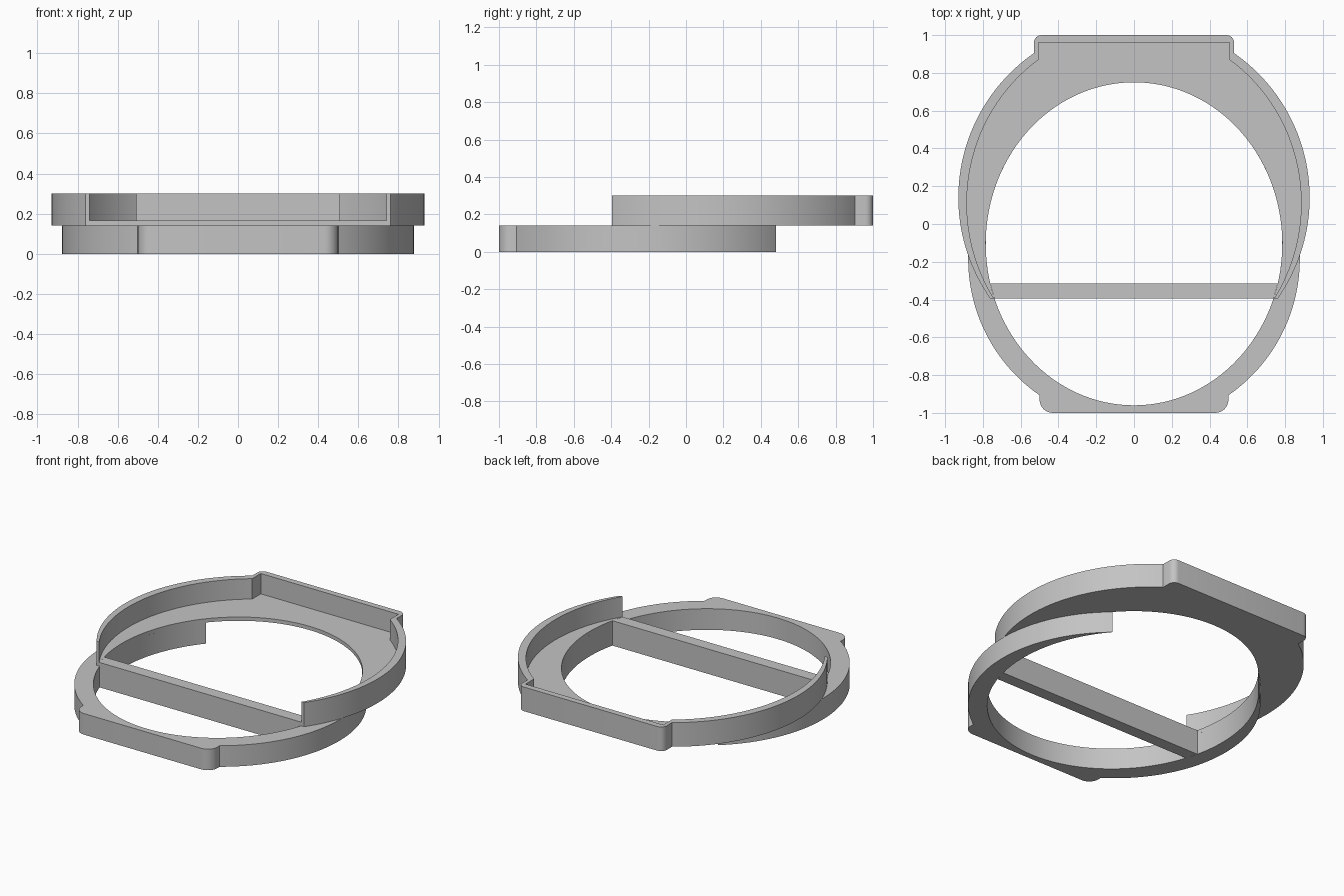
import bpy, bmesh
from math import sin, cos, asin, acos, pi

cube = bpy.data.objects.get("Cube")
if cube:
    bpy.data.objects.remove(cube, do_unlink=True)

grey = bpy.data.materials.new("plain_grey")
grey.use_nodes = True
colour = (0.55, 0.55, 0.55, 1)
grey.diffuse_color = colour
grey.node_tree.nodes["Principled BSDF"].inputs["Base Color"].default_value = colour


def arc(cx, cy, rx, ry, start, end, steps):
    """Points on an ellipse, from one angle to another."""
    angles = [start + (end - start) * i / steps for i in range(steps + 1)]
    return [(cx + rx * cos(a), cy + ry * sin(a)) for a in angles]


def mirrored(half):
    """Continue a path that ends near x = 0 onto the other side."""
    return half + [(-x, y) for x, y in reversed(half) if abs(x) > 1e-5]


def slab(name, outline, bottom, top):
    """Extrude a closed outline between two heights."""
    bm = bmesh.new()
    face = bm.faces.new([bm.verts.new((x, y, bottom)) for x, y in outline])
    side = bmesh.ops.extrude_face_region(bm, geom=[face])["geom"]
    for v in side:
        if isinstance(v, bmesh.types.BMVert):
            v.co.z = top
    bmesh.ops.recalc_face_normals(bm, faces=bm.faces[:])
    mesh = bpy.data.meshes.new(name)
    bm.to_mesh(mesh)
    bm.free()
    mesh.materials.append(grey)
    obj = bpy.data.objects.new(name, mesh)
    bpy.context.collection.objects.link(obj)
    bpy.ops.object.select_all(action='DESELECT')
    obj.select_set(True)
    bpy.context.view_layer.objects.active = obj
    bpy.ops.object.shade_smooth_by_angle(angle=0.5)
    return obj


# Shared heights and cut lines
ring_top, floor_top, wall_top = 0.14, 0.165, 0.30
cut_y, tip_y = -0.395, 0.48

# Oval opening through both layers
open_y, open_rx, open_ry = -0.105, 0.785, 0.855


def opening(start_y, end_angle):
    start = asin((start_y - open_y) / open_ry)
    return mirrored(arc(0, open_y, open_rx, open_ry, start, end_angle, 48))


def opening_x(y):
    return open_rx * (1 - ((y - open_y) / open_ry) ** 2) ** 0.5


# Lower ring: crescent with a rounded tab at the front
r, cy, tab = 0.878, -0.185, 0.50
lower = arc(0, cy, r, r, asin((tip_y - cy) / r), -acos(tab / r), 48)
lower += arc(tab - 0.07, -0.93, 0.07, 0.07, 0, -pi / 2, 8)
slab("lower_ring", mirrored(lower) + opening(tip_y, -pi / 2)[::-1], 0, ring_top)

# Upper tray outline, with a rounded tab at the back
r, cy, tab = 0.93, 0.14, 0.53
upper = arc(0, cy, r, r, asin((cut_y - cy) / r), acos(tab / r), 48)
upper += arc(tab - 0.04, 0.96, 0.04, 0.04, 0, pi / 2, 6)
upper = mirrored(upper)
slab("tray_floor", upper + opening(cut_y, pi / 2)[::-1], ring_top, floor_top)

# Tray wall, thinning towards its front ends
rx, ry, cy, tab = 0.885, 0.925, 0.11, 0.505
inner = arc(0, cy, rx, ry, asin((cut_y - cy) / ry), acos(tab / rx), 48)
inner.append((tab, 0.96))
slab("tray_wall", upper + mirrored(inner)[::-1], floor_top, wall_top)

# Crossbar spanning the opening
back_y = cut_y + 0.08
front_x, back_x = opening_x(cut_y), opening_x(back_y)
slab("crossbar", [(-front_x, cut_y), (front_x, cut_y), (back_x, back_y),
                  (-back_x, back_y)], 0, floor_top)
